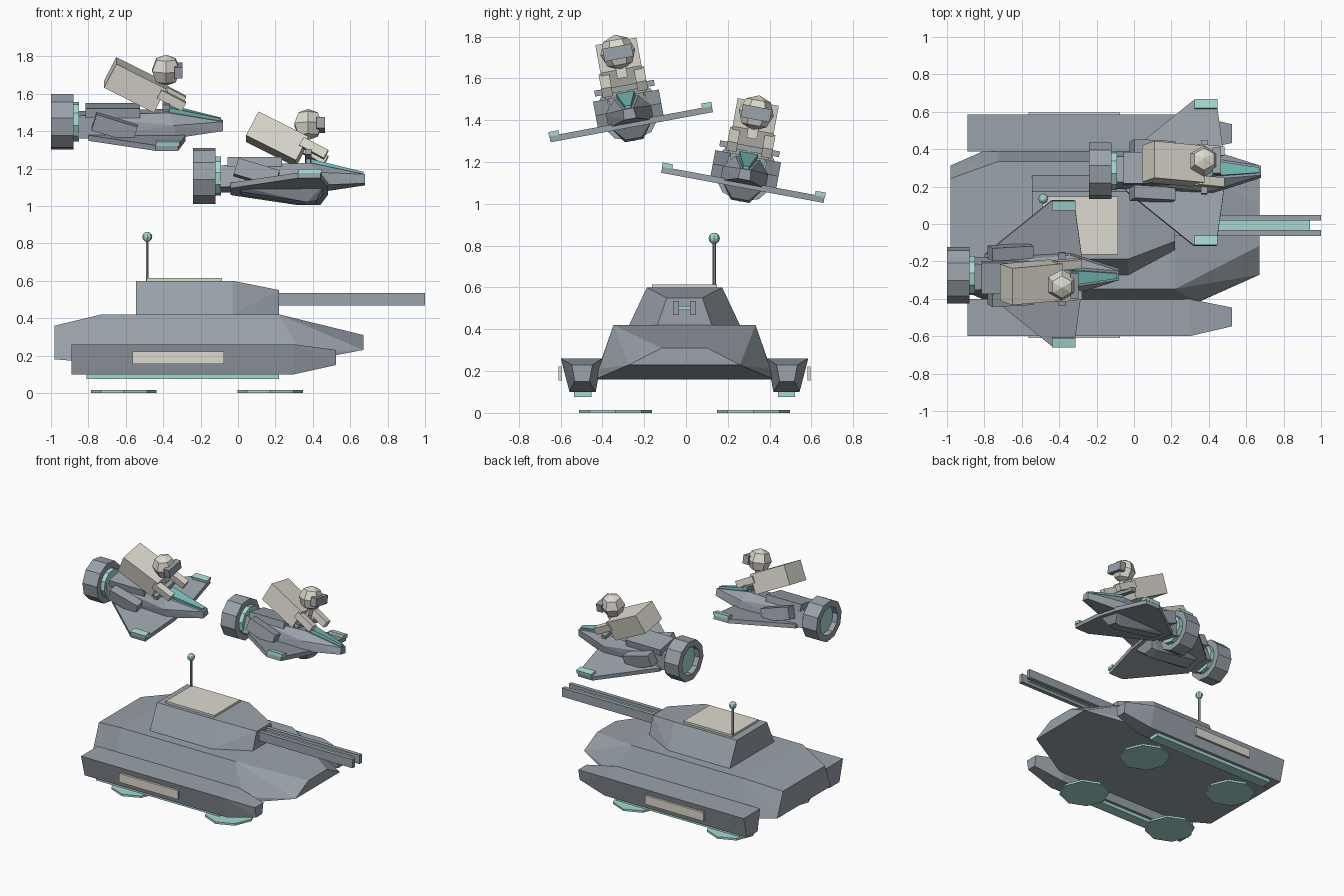
import bpy, bmesh, math
from mathutils import Matrix, Vector

if "Cube" in bpy.data.objects:
    bpy.data.objects.remove(bpy.data.objects["Cube"])


def material(name, r, g, b):
    m = bpy.data.materials.new(name)
    m.use_nodes = True
    m.diffuse_color = (r, g, b, 1)
    m.node_tree.nodes["Principled BSDF"].inputs["Base Color"].default_value = (r, g, b, 1)
    return m


GREY = material("armour grey", .32, .36, .40)
BEIGE = material("pale beige", .72, .70, .62)
MINT = material("pale mint", .38, .69, .63)
TEAL = material("windshield teal", .18, .53, .50)


def finish(name, bm, mat, place):
    bmesh.ops.recalc_face_normals(bm, faces=bm.faces)
    mesh = bpy.data.meshes.new(name)
    bm.to_mesh(mesh)
    bm.free()
    mesh.materials.append(mat)
    ob = bpy.data.objects.new(name, mesh)
    ob.matrix_world = place
    bpy.context.collection.objects.link(ob)
    return ob


def solid(name, points, mat, place=Matrix(), mirror=True):
    """Faceted convex solid around corner points, mirrored across y."""
    bm = bmesh.new()
    for x, y, z in points:
        bm.verts.new((x, y, z))
        if mirror:
            bm.verts.new((x, -y, z))
    res = bmesh.ops.convex_hull(bm, input=bm.verts)
    loose = {v for v in res["geom_interior"] + res["geom_unused"]
             if isinstance(v, bmesh.types.BMVert)}
    bmesh.ops.delete(bm, geom=list(loose), context="VERTS")
    bmesh.ops.dissolve_limit(bm, angle_limit=.02, verts=bm.verts, edges=bm.edges)
    return finish(name, bm, mat, place)


def box(name, centre, size, mat, place=Matrix(), pitch=0):
    bm = bmesh.new()
    bmesh.ops.create_cube(bm, size=1)
    bmesh.ops.scale(bm, vec=size, verts=bm.verts)
    turn = Matrix.Translation(centre) @ Matrix.Rotation(math.radians(pitch), 4, "Y")
    bmesh.ops.transform(bm, matrix=turn, verts=bm.verts)
    return finish(name, bm, mat, place)


def cylinder(name, centre, radius, depth, sides, mat, place=Matrix(), along_x=False):
    bm = bmesh.new()
    bmesh.ops.create_cone(bm, cap_ends=True, segments=sides,
                          radius1=radius, radius2=radius, depth=depth)
    turn = Matrix.Rotation(math.pi / 2, 4, "Y") if along_x else Matrix()
    bmesh.ops.transform(bm, matrix=Matrix.Translation(centre) @ turn, verts=bm.verts)
    return finish(name, bm, mat, place)


def ball(name, centre, radius, segments, rings, mat, place=Matrix()):
    bm = bmesh.new()
    bmesh.ops.create_uvsphere(bm, u_segments=segments, v_segments=rings, radius=radius)
    bmesh.ops.translate(bm, vec=centre, verts=bm.verts)
    return finish(name, bm, mat, place)


def ring(name, x0, x1, inner, outer, sides, mat, place):
    """Rectangular profile spun around the x axis."""
    bm = bmesh.new()
    vs = [bm.verts.new((x, 0, r)) for x, r in
          ((x0, inner), (x0, outer), (x1, outer), (x1, inner))]
    edges = [bm.edges.new((vs[i], vs[(i + 1) % 4])) for i in range(4)]
    bmesh.ops.spin(bm, geom=vs + edges, cent=(0, 0, 0), axis=(1, 0, 0),
                   angle=math.tau, steps=sides)
    bmesh.ops.remove_doubles(bm, verts=bm.verts, dist=.0005)
    return finish(name, bm, mat, place)


# Hover tank, facing +x
TANK = Matrix.Translation((0, -.007, 0))
solid("tank_hull", [
    (-.73, .34, .42), (.22, .34, .42), (.67, .11, .31), (.67, .265, .23),
    (.34, .41, .21), (.3, .43, .16), (-.73, .43, .16),
    (-.98, .25, .36), (-.98, .32, .18)], GREY, TANK)
solid("turret", [
    (-.545, .265, .42), (-.03, .265, .42), (.22, .13, .42),
    (-.545, .18, .6), (-.03, .18, .6), (.22, .085, .55)], GREY, TANK)
box("turret_hatch", (-.287, 0, .607), (.405, .31, .016), BEIGE, TANK)

# Twin rail cannon
for label, s in (("left", 1), ("right", -1)):
    box(label + "_barrel", (.58, s * .041, .502), (.84, .03, .066), GREY, TANK)
box("barrel_core", (.55, 0, .502), (.78, .054, .02), MINT, TANK)

# Antenna
cylinder("antenna_mast", (-.485, .142, .71), .009, .23, 6, GREY, TANK)
ball("antenna_tip", (-.485, .142, .835), .027, 8, 6, MINT, TANK)

# Side pods with strips, panels and hover discs
for label, s in (("left", 1), ("right", -1)):
    pod = [(x, y, z) for x in (-.89, .3)
           for y, z in ((.395, .26), (.592, .26), (.425, .1), (.55, .1))]
    pod += [(.525, y, z) for y, z in ((.44, .23), (.54, .23), (.455, .15), (.525, .15))]
    solid(label + "_pod", [(x, s * y, z) for x, y, z in pod], GREY, TANK, mirror=False)
    box(label + "_pod_strip", (-.295, s * .487, .09), (1.03, .082, .03), MINT, TANK)
    box(label + "_pod_panel", (-.32, s * .595, .188), (.49, .016, .066), BEIGE, TANK)
    for end, x in (("front", .172), ("rear", -.61)):
        cylinder(f"{label}_{end}_hover_disc", (x, s * .33, .0075), .175, .015, 8, MINT, TANK)


# Flying bikes with riders
def bike(tag, origin, roll):
    place = Matrix.Translation(origin) @ Matrix.Rotation(math.radians(roll), 4, "X")

    # Engine
    ring(tag + "engine_ring", -.46, -.34, .105, .152, 10, GREY, place)
    cylinder(tag + "engine_core", (-.365, 0, 0), .106, .11, 10, MINT, place, along_x=True)

    # Fuselage
    solid(tag + "fuselage", [
        (-.32, .07, .045), (-.32, .085, -.075), (.17, .06, .06), (.2, .11, 0),
        (.2, .11, -.07), (.46, .025, .005), (.46, .03, -.045)], GREY, place)
    solid(tag + "keel", [
        (-.22, .08, -.07), (.24, .1, -.07), (-.2, .05, -.095),
        (.15, .045, -.15), (.2, .04, -.14)], GREY, place)
    box(tag + "rear_deck", (-.13, 0, .062), (.29, .17, .05), GREY, place)
    solid(tag + "windshield", [
        (.17, .045, .085), (.17, .045, .055), (.45, .014, .02), (.45, .014, -.005)],
        TEAL, place)

    # Wing and side thrusters
    solid(tag + "wing", [(x, y, z) for z in (-.085, -.055) for x, y in (
        (-.26, .1), (.1, .36), (.1, .395), (.22, .395), (.26, .1))], GREY, place)
    for label, s in (("left", 1), ("right", -1)):
        box(f"{tag}{label}_wing_tip", (.165, s * .372, -.046), (.125, .05, .022), MINT, place)
        box(f"{tag}{label}_thruster", (-.12, s * .125, -.008), (.23, .07, .09),
            GREY, place, pitch=17)
        box(f"{tag}{label}_rider_arm", (.185, s * .085, .135), (.15, .05, .05),
            BEIGE, place, pitch=28)

    # Handlebar
    box(tag + "handlebar", (.155, 0, .105), (.035, .29, .028), GREY, place)
    box(tag + "handlebar_post", (.155, 0, .08), (.025, .025, .06), GREY, place)

    # Rider
    box(tag + "rider_torso", (-.01, 0, .2), (.3, .2, .145), BEIGE, place, pitch=27)
    box(tag + "rider_neck", (.14, 0, .19), (.05, .05, .07), BEIGE, place)
    ball(tag + "rider_head", (.155, 0, .28), .085, 6, 4, BEIGE, place)
    box(tag + "rider_visor", (.222, 0, .278), (.045, .14, .062), GREY, place)


bike("right_bike_", (-.54, -.275, 1.45), 10.5)
bike("left_bike_", (.22, .285, 1.16), -10.5)
